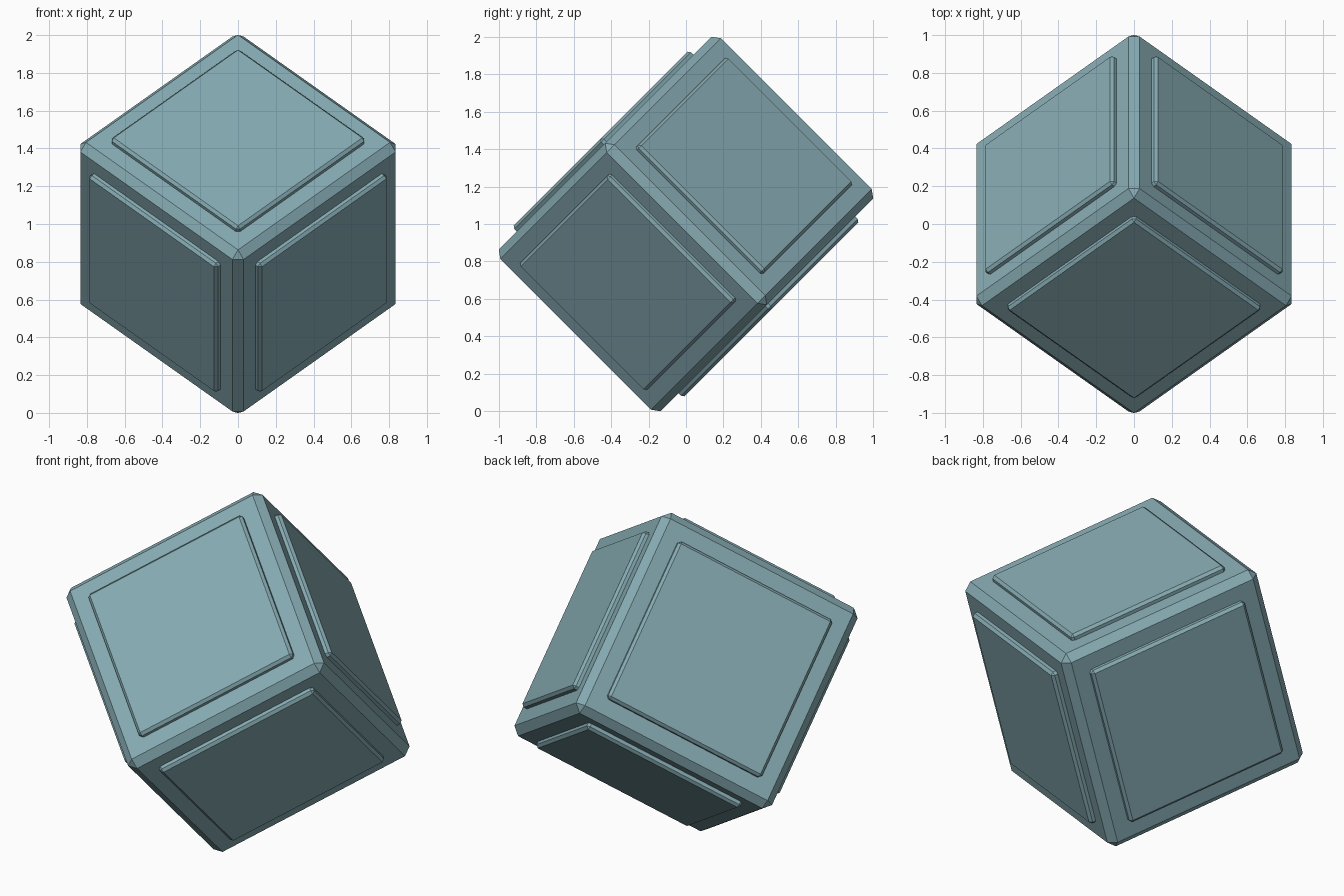
import bpy
from math import radians
from mathutils import Matrix, Vector

if "Cube" in bpy.data.objects:
    bpy.data.objects.remove(bpy.data.objects["Cube"])

HALF = 0.611      # half edge of the cube body
TOP = 0.645       # distance of the panel face from the cube centre
TILT = (Matrix.Translation((0, 0, 1)) @ Matrix.Rotation(radians(45), 4, 'X')
        @ Matrix.Rotation(radians(45), 4, 'Z'))

mat = bpy.data.materials.new("muted_teal")
mat.diffuse_color = (0.24, 0.41, 0.45, 1)
mat.use_nodes = True
mat.node_tree.nodes["Principled BSDF"].inputs["Base Color"].default_value = mat.diffuse_color


def box(name, size, matrix, bevel):
    """Chamfered box with flat faces."""
    bpy.ops.mesh.primitive_cube_add(size=1)
    ob = bpy.context.object
    ob.name = name
    ob.data.transform(Matrix.Diagonal((*size, 1)))
    ob.matrix_world = matrix
    mod = ob.modifiers.new("chamfer", 'BEVEL')
    mod.width = bevel
    mod.segments = 1
    ob.data.materials.append(mat)
    return ob


# Cube body, tipped onto a corner
box("cube_body", (2 * HALF,) * 3, TILT, 0.042)

# One raised square panel on each of the six faces
depth = 0.1
for axis in range(3):
    for side in (-1, 1):
        normal = Vector((0, 0, 0))
        normal[axis] = side
        turn = normal.to_track_quat('Z', 'Y').to_matrix().to_4x4()
        place = Matrix.Translation(normal * (TOP - depth / 2)) @ turn
        box(f"face_panel_{'xyz'[axis]}_{'plus' if side > 0 else 'minus'}",
            (0.96, 0.96, depth), TILT @ place, 0.015)
